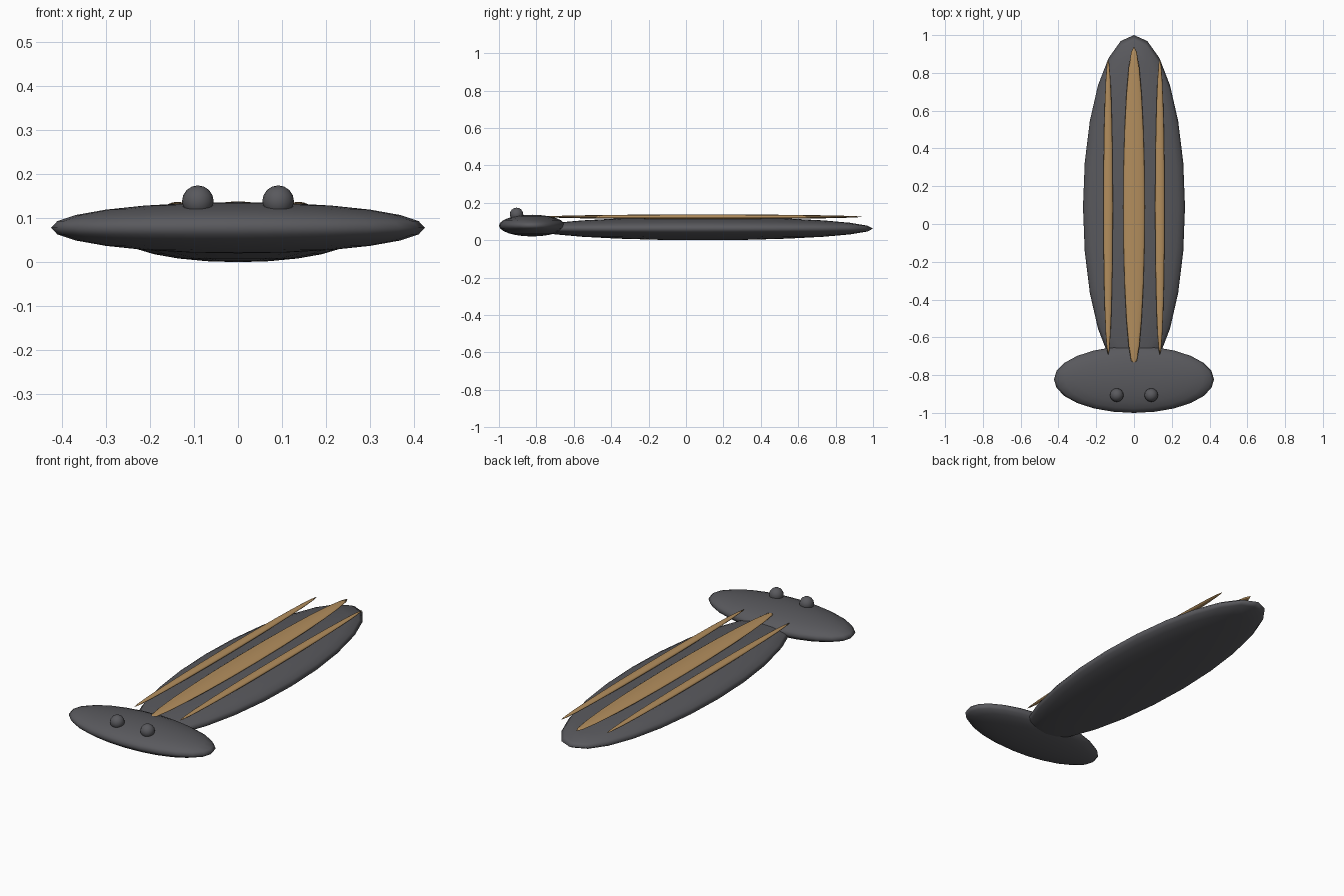
import bpy

if "Cube" in bpy.data.objects:
    bpy.data.objects.remove(bpy.data.objects["Cube"])


def material(name, rgb):
    m = bpy.data.materials.new(name)
    m.diffuse_color = (*rgb, 1.0)
    m.use_nodes = True
    m.node_tree.nodes["Principled BSDF"].inputs["Base Color"].default_value = m.diffuse_color
    return m


dark = material("dark_grey", (0.10, 0.10, 0.11))
tan = material("tan_wood", (0.45, 0.27, 0.11))


def ellipsoid(name, loc, radii, mat, segments=24, rings=12):
    bpy.ops.mesh.primitive_uv_sphere_add(segments=segments, ring_count=rings,
                                         radius=1, location=loc)
    ob = bpy.context.object
    ob.name = name
    ob.scale = radii
    bpy.ops.object.transform_apply(location=False, rotation=False, scale=True)
    ob.data.materials.append(mat)
    bpy.ops.object.shade_smooth()
    return ob


# long flat body and wide crosswise head
ellipsoid("body", (0, 0.09, 0.062), (0.27, 0.91, 0.062), dark)
ellipsoid("head", (0, -0.823, 0.078), (0.424, 0.177, 0.058), dark)

# central stripe lying along the back
ellipsoid("center_stripe", (0, 0.09, 0.125), (0.057, 0.85, 0.0125), tan)

# paired narrow stripes and eyes
for side, s in (("left", -1), ("right", 1)):
    ellipsoid(side + "_stripe", (s * 0.137, 0.09, 0.125), (0.025, 0.785, 0.0115), tan)
    ellipsoid(side + "_eye", (s * 0.091, -0.906, 0.138), (0.036, 0.036, 0.036), dark, 16, 8)
